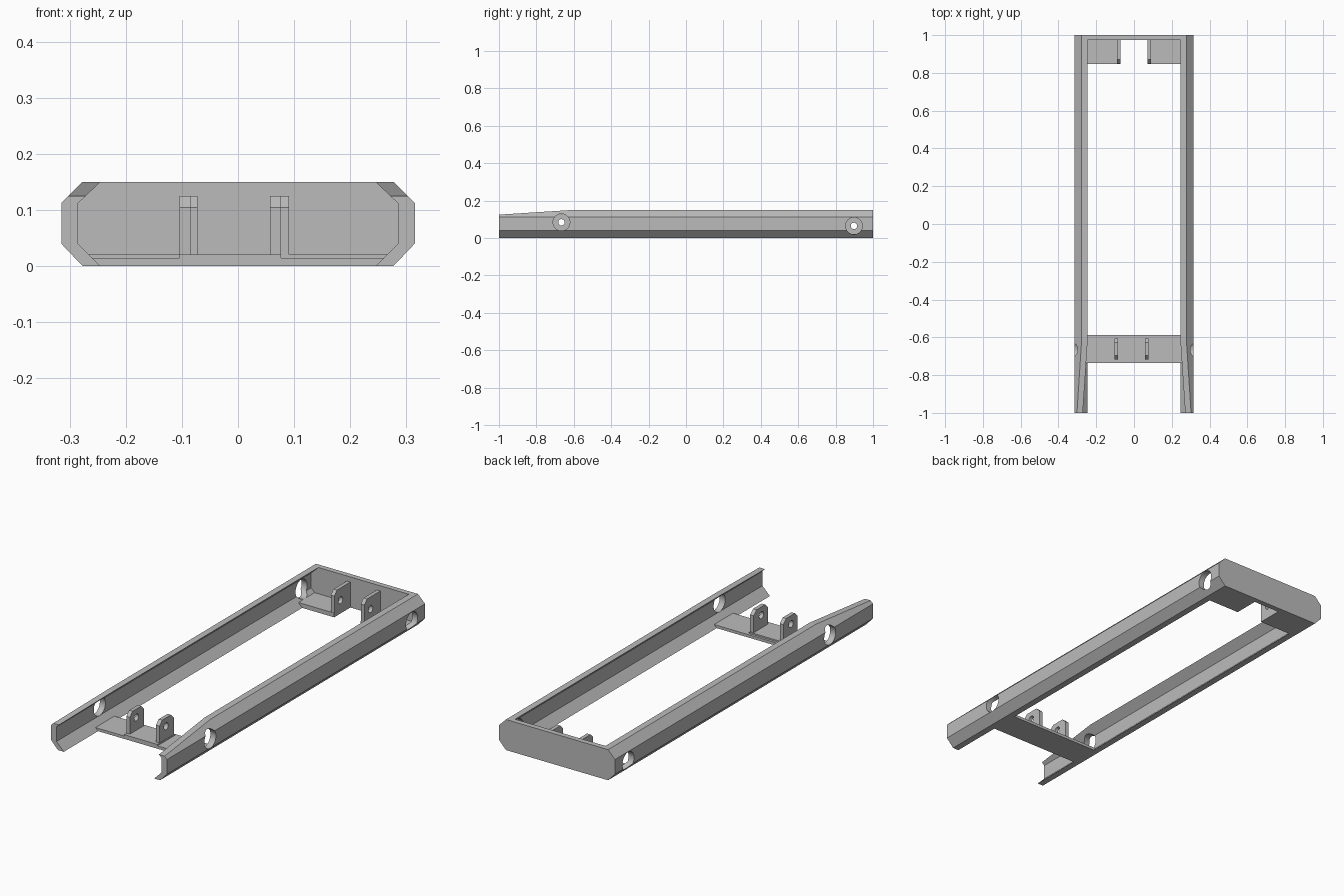
import bpy, bmesh
from mathutils import Vector, Matrix

cube = bpy.data.objects.get("Cube")
if cube:
    bpy.data.objects.remove(cube, do_unlink=True)

grey = bpy.data.materials.new("plain_grey")
grey.use_nodes = True
COLOUR = (0.5, 0.5, 0.5, 1)
grey.diffuse_color = COLOUR
grey.node_tree.nodes["Principled BSDF"].inputs["Base Color"].default_value = COLOUR


def finish(name, bm):
    bmesh.ops.recalc_face_normals(bm, faces=bm.faces)
    mesh = bpy.data.meshes.new(name)
    bm.to_mesh(mesh)
    bm.free()
    mesh.materials.append(grey)
    obj = bpy.data.objects.new(name, mesh)
    bpy.context.collection.objects.link(obj)
    return obj


def prism(points, start, end, axis):
    """Extrude a flat outline along x (points are y, z) or y (points are x, z)."""
    bm = bmesh.new()
    place = (lambda p: (start, *p)) if axis == "x" else (lambda p: (p[0], start, p[1]))
    face = bm.faces.new([bm.verts.new(place(p)) for p in points])
    new = bmesh.ops.extrude_face_region(bm, geom=[face])["geom"]
    shift = Vector((end - start, 0, 0) if axis == "x" else (0, end - start, 0))
    bmesh.ops.translate(bm, vec=shift, verts=[g for g in new if isinstance(g, bmesh.types.BMVert)])
    return bm


def drill(obj, x, y, z, radius, depth):
    """Cut a round hole along x."""
    bm = bmesh.new()
    bmesh.ops.create_cone(bm, cap_ends=True, segments=40, radius1=radius, radius2=radius,
                          depth=depth, matrix=Matrix.Translation((x, y, z)) @ Matrix.Rotation(1.5707963, 4, "Y"))
    cutter = finish("hole_cutter", bm)
    cutter.hide_render = True
    mod = obj.modifiers.new("hole", "BOOLEAN")
    mod.operation, mod.solver, mod.object = "DIFFERENCE", "EXACT", cutter
    bpy.context.view_layer.objects.active = obj
    bpy.ops.object.modifier_apply(modifier=mod.name)
    bpy.data.objects.remove(cutter, do_unlink=True)


FRONT_HOLE = (-0.666, 0.084)
REAR_HOLE = (0.898, 0.065)
OUTER = [(0.277, 0), (0.315, 0.04), (0.315, 0.112), (0.277, 0.15)]
INNER = [(0.245, 0.15), (0.285, 0.112), (0.285, 0.04), (0.245, 0)]

# Side rails: bent channel with the top sloping down at the front
for side, sign in (("left", 1), ("right", -1)):
    bm = prism([(sign * x, z) for x, z in OUTER + INNER], -1, 0.974, "y")
    cut = bmesh.ops.bisect_plane(bm, geom=bm.verts[:] + bm.edges[:] + bm.faces[:],
                                 plane_co=(0, -0.61, 0.15), plane_no=(0, -0.025, 0.39),
                                 clear_outer=True)
    bmesh.ops.holes_fill(bm, edges=[e for e in bm.edges if e.is_boundary])
    rail = finish(side + "_rail", bm)
    for y, z in (FRONT_HOLE, REAR_HOLE):
        drill(rail, sign * 0.32, y, z, 0.045, 0.14)

# Back wall closing the frame
finish("back_wall", prism(OUTER + [(-x, z) for x, z in reversed(OUTER)], 0.974, 1, "y"))

# Front cross plate with a raised pad between its lugs
finish("front_plate", prism([(-0.245, 0), (0.245, 0), (0.259, 0.014), (-0.259, 0.014)],
                            -0.735, -0.588, "y"))
finish("front_pad", prism([(-0.104, 0.012), (0.077, 0.012), (0.077, 0.021), (-0.104, 0.021)],
                          -0.735, -0.6, "y"))

# Rear floor plates, one each side of the gap
for side, sign in (("left", 1), ("right", -1)):
    points = [(0.072, 0), (0.245, 0), (0.266, 0.021), (0.072, 0.021)]
    finish(side + "_rear_plate", prism([(sign * x, z) for x, z in points], 0.848, 0.974, "y"))

# Drilled lugs with chamfered top corners
front_lug = [(-0.717, 0.013), (-0.606, 0.013), (-0.606, 0.104), (-0.628, 0.125),
             (-0.696, 0.125), (-0.717, 0.104)]
rear_lug = [(0.849, 0.02), (0.974, 0.02), (0.974, 0.125), (0.87, 0.125), (0.849, 0.104)]
for name, outline, hole, x in (("right_front_lug", front_lug, FRONT_HOLE, -0.104),
                               ("left_front_lug", front_lug, FRONT_HOLE, 0.057),
                               ("right_rear_lug", rear_lug, REAR_HOLE, -0.091),
                               ("left_rear_lug", rear_lug, REAR_HOLE, 0.072)):
    lug = finish(name, prism(outline, x, x + 0.019, "x"))
    drill(lug, x, *hole, 0.017, 0.1)
